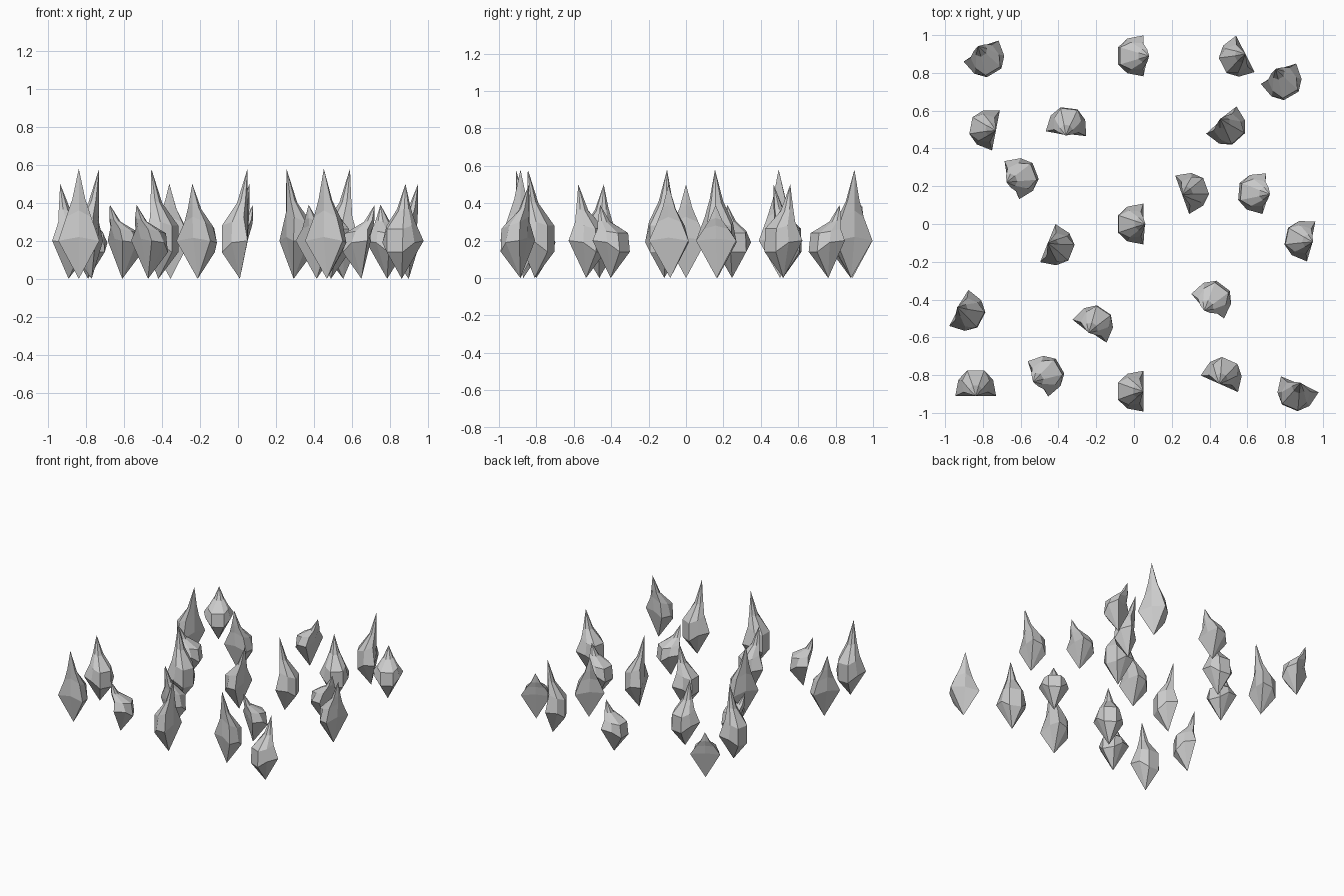
import bpy
import math

if "Cube" in bpy.data.objects:
    bpy.data.objects.remove(bpy.data.objects["Cube"])

# Half-section rings of one flame: (forward, side, height), front -> horn -> side -> back
BODY = [(.05, 0, .22), (.05, .108, .20), (-.035, .092, .19), (-.085, .045, .14)]
SHOULDER = [(.05, 0, .36), (.03, .066, .325), (-.03, .072, .30), (-.085, .045, .28)]
NECK = [(.05, 0, .44), (.04, .034, .42), (.015, .034, .41), (-.005, .016, .40)]


def ring(half):
    # mirror the half ring across the flame's own symmetry plane
    return half + [(f, -s, z) for f, s, z in reversed(half[1:])]


def flame_mesh(name, height, lean):
    k = (height - .20) / .38

    def squash(p):
        f, s, z = p
        if z > .2:
            f += (lean - .05) * min(1, (z - .2) / .2)
            z = .2 + (z - .2) * k
        return (f, s, z)

    rings = [ring([squash(p) for p in r]) for r in (BODY, SHOULDER, NECK)]
    n = len(rings[0])
    verts = [(.01, 0, 0)] + [p for r in rings for p in r] + [(lean, 0, height)]
    top = len(verts) - 1
    faces = []
    for i in range(n):
        j = (i + 1) % n
        faces.append((0, 1 + j, 1 + i))
        for r in range(2):
            a, b = 1 + r * n, 1 + (r + 1) * n
            faces.append((a + i, a + j, b + j, b + i))
        faces.append((1 + 2 * n + i, 1 + 2 * n + j, top))
    me = bpy.data.meshes.new(name)
    me.from_pydata(verts, [], faces)
    me.update()
    return me


# Three flame sizes, each placed seven times: (x, y, leaning direction in degrees)
SIZES = {
    "tall_flame": (.58, .05, [
        (.545, .878, 27), (-.78, .505, -11), (.302, .172, 200), (-.41, -.12, 158),
        (-.838, -.86, 270), (0, -.885, 0), (.472, -.80, 246)]),
    "medium_flame": (.50, .06, [
        (-.354, .528, 263), (.496, .513, 132), (0, 0, 0), (.889, -.082, -12),
        (-.883, -.468, 152), (-.207, -.526, 236), (.858, -.895, 67)]),
    "small_flame": (.39, .08, [
        (-.784, .873, 121), (0, .89, 0), (.79, .752, 120), (-.60, .25, 201),
        (.64, .165, -5), (.42, -.395, 233), (-.465, -.795, 210)]),
}

for name, (height, lean, places) in SIZES.items():
    mesh = flame_mesh(name, height, lean)
    for x, y, deg in places:
        ob = bpy.data.objects.new(name, mesh)
        ob.location = (x, y, 0)
        ob.rotation_euler.z = math.radians(deg)
        bpy.context.collection.objects.link(ob)
